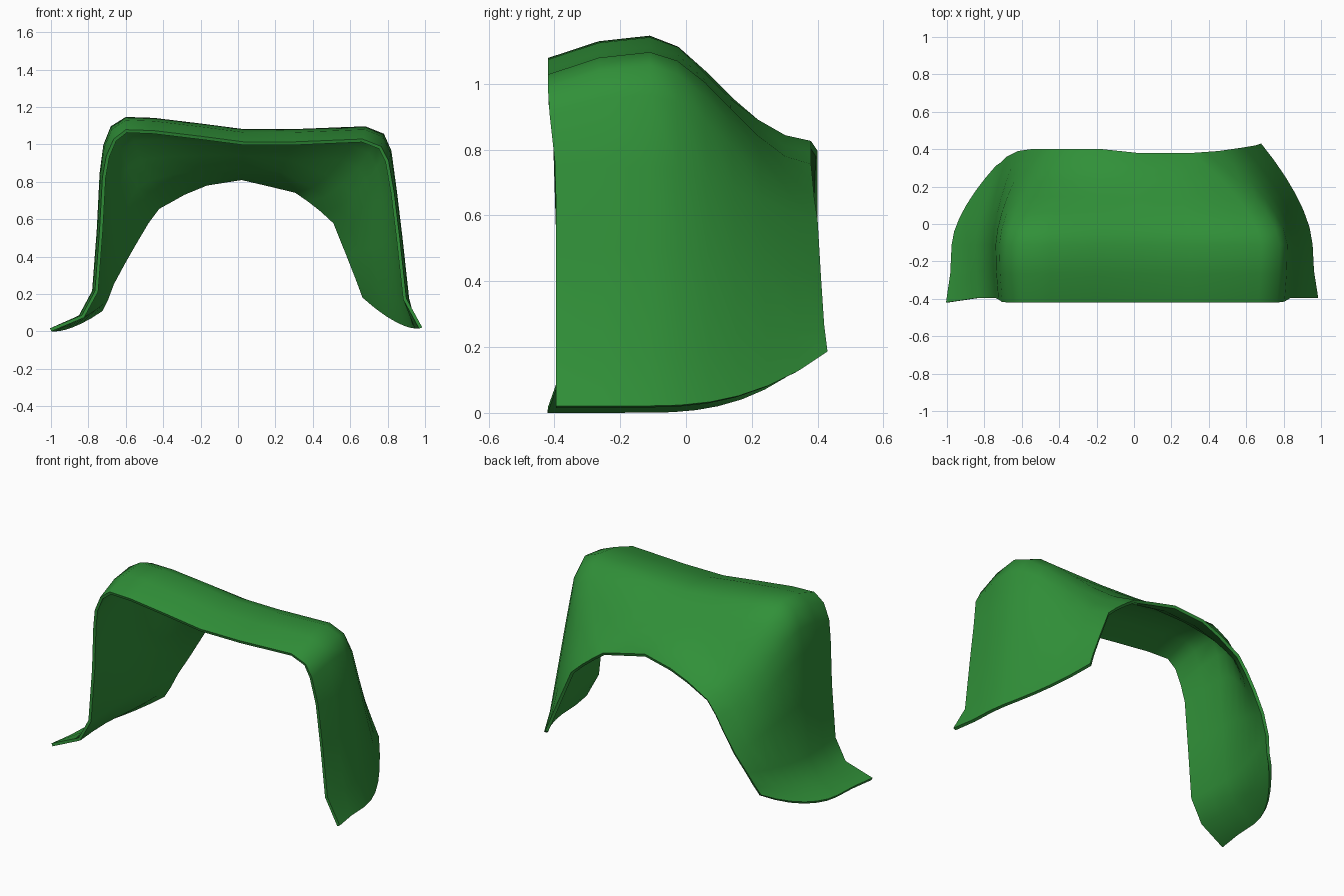
import bpy, bmesh

if "Cube" in bpy.data.objects:
    bpy.data.objects.remove(bpy.data.objects["Cube"])

# Arch stations, left foot to right foot: ridge x, ridge z, back edge x, y, z
STATIONS = [
    (-.975, .02, -.74, .31, .12), (-.85, .09, -.71, .33, .18), (-.78, .22, -.68, .36, .26),
    (-.755, .55, -.62, .39, .37), (-.74, .85, -.55, .40, .49), (-.72, 1.0, -.49, .40, .59),
    (-.68, 1.10, -.43, .40, .67), (-.60, 1.15, -.36, .40, .71), (-.45, 1.145, -.29, .40, .75),
    (-.20, 1.115, -.17, .40, .80), (.03, 1.085, .02, .38, .83), (.30, 1.085, .17, .38, .795),
    (.68, 1.10, .31, .38, .76), (.78, 1.06, .38, .385, .71), (.82, .97, .45, .39, .655),
    (.85, .75, .52, .40, .59), (.88, .50, .59, .41, .42), (.915, .18, .65, .42, .27),
    (.955, .025, .68, .43, .19),
]
# Column parameter: -1 is the front lip, 0 the ridge, 1 the back edge
COLUMNS = [-1, -.5, 0, .17, .34, .5, .67, .84, 1]
RIDGE_Y = -.11


def smooth(a):
    a = min(max(a, 0), 1)
    return a * a * (3 - 2 * a)


def point(i, t):
    rx, rz, bx, by, bz = STATIONS[i]
    foot = i in (0, len(STATIONS) - 1)
    top = smooth((rz - .7) / .38)
    side = 1 if rx > 0 else -1
    if t <= 0:
        front_y = -.42 if foot and side < 0 else -.395 - .025 * top
        dx = side * (.03 if foot else -.015 * (abs(rx) > .65))
        return (rx + dx * t * t, RIDGE_Y - t * (front_y - RIDGE_Y), rz - .068 * top * t * t)
    h = min(rz, 1)
    sx = t ** 1.6
    sz = h * smooth(t) + (1 - h) * t ** 2.5
    return (rx + (bx - rx) * sx, RIDGE_Y + (by - RIDGE_Y) * t, rz + (bz - rz) * sz)


# Draped arch skin
bm = bmesh.new()
grid = [[bm.verts.new(point(i, t)) for t in COLUMNS] for i in range(len(STATIONS))]
for a, b in zip(grid, grid[1:]):
    for j in range(len(COLUMNS) - 1):
        bm.faces.new((a[j], b[j], b[j + 1], a[j + 1]))
mesh = bpy.data.meshes.new("arched_shell")
bm.to_mesh(mesh)
bm.free()
shell = bpy.data.objects.new("arched_shell", mesh)
bpy.context.collection.objects.link(shell)
bpy.context.view_layer.objects.active = shell
shell.select_set(True)

# Thin wall, thickened inwards
solid = shell.modifiers.new("thickness", 'SOLIDIFY')
solid.thickness = .018
solid.offset = -1
bpy.ops.object.modifier_apply(modifier=solid.name)

# Rest the feet on the ground
low = min(v.co.z for v in mesh.vertices)
for v in mesh.vertices:
    v.co.z -= low
bpy.ops.object.shade_smooth_by_angle(angle=.8)

# Green finish
green = bpy.data.materials.new("green")
green.diffuse_color = (.03, .28, .04, 1)
green.use_nodes = True
green.node_tree.nodes["Principled BSDF"].inputs["Base Color"].default_value = green.diffuse_color
mesh.materials.append(green)
